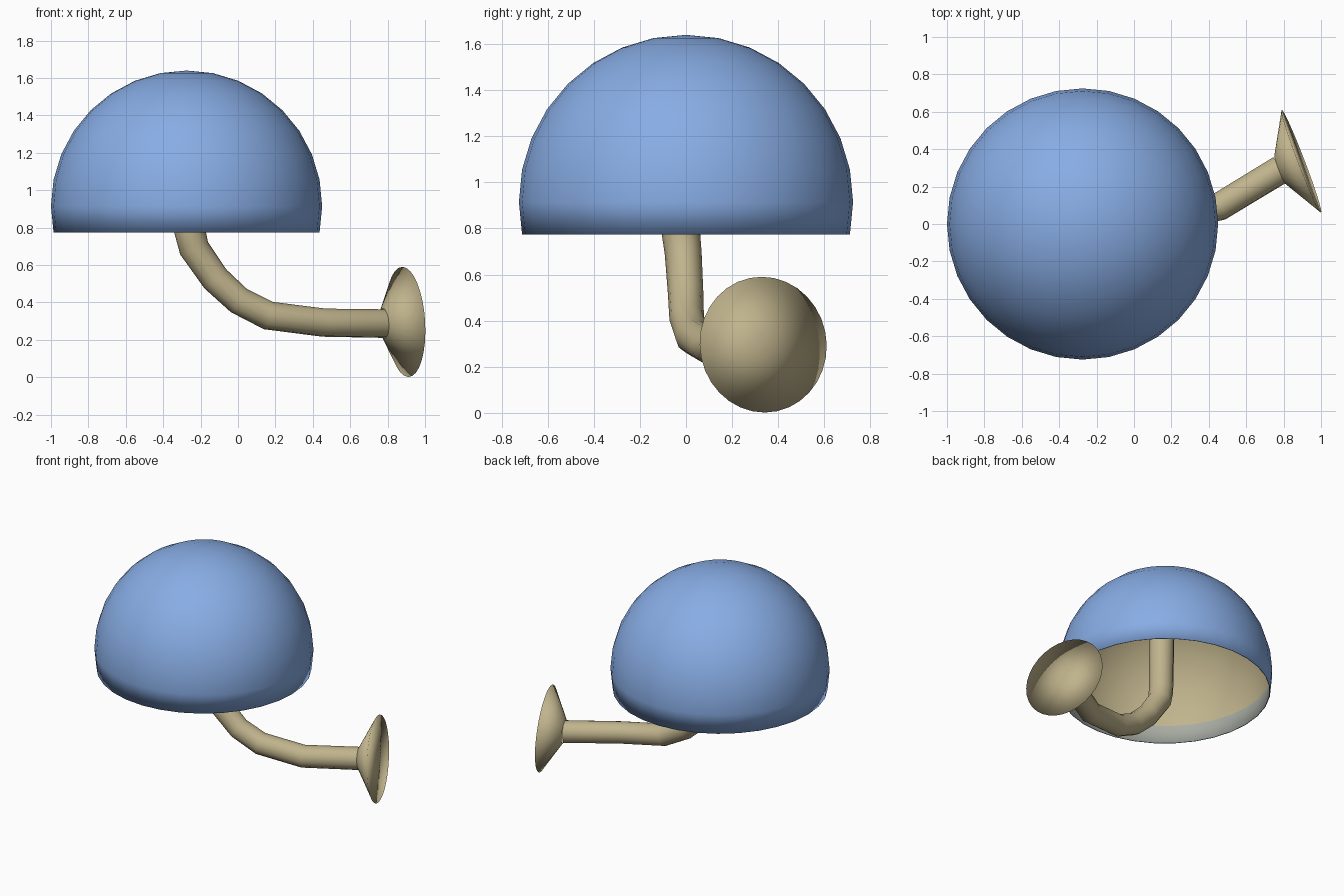
import bpy, bmesh, math
from mathutils import Vector

if "Cube" in bpy.data.objects:
    bpy.data.objects.remove(bpy.data.objects["Cube"])


def material(name, rgb):
    m = bpy.data.materials.new(name)
    m.diffuse_color = (*rgb, 1)
    m.use_nodes = True
    m.node_tree.nodes["Principled BSDF"].inputs["Base Color"].default_value = m.diffuse_color
    return m


blue = material("shade_blue", (0.245, 0.415, 0.78))
beige = material("warm_beige", (0.53, 0.455, 0.265))
grey = material("pale_grey", (0.39, 0.41, 0.36))


def add_object(name, bm, mats):
    mesh = bpy.data.meshes.new(name)
    bm.to_mesh(mesh)
    bm.free()
    ob = bpy.data.objects.new(name, mesh)
    bpy.context.collection.objects.link(ob)
    for m in mats:
        mesh.materials.append(m)
    return ob


def smooth(ob, angle):
    bpy.ops.object.select_all(action='DESELECT')
    ob.select_set(True)
    bpy.context.view_layer.objects.active = ob
    bpy.ops.object.shade_smooth_by_angle(angle=math.radians(angle))


# Lamp shade: sphere cut one ring below its equator, with a thin inner lining
bm = bmesh.new()
bmesh.ops.create_uvsphere(bm, u_segments=32, v_segments=16, radius=0.725)
bmesh.ops.delete(bm, geom=[v for v in bm.verts if v.co.z < -0.2], context='VERTS')
for f in bm.faces:
    # Solidify shifts these by one: lining is beige, grey in the lowest band
    f.material_index = 2 if f.calc_center_median().z < 0 else 0
shade = add_object("lamp_shade", bm, [blue, beige, blue, grey])
shade.location = (-0.275, 0, 0.915)
smooth(shade, 42)
lining = shade.modifiers.new("lining", 'SOLIDIFY')
lining.thickness = 0.006
lining.offset = -1
lining.material_offset = 1

# Bent arm: mitred round tube from inside the shade to the wall plate
path = [(-0.27, -0.025, 1.6, 0.09), (-0.257, -0.022, 0.78, 0.083),
        (-0.235, -0.012, 0.69, 0.08), (-0.12, -0.002, 0.525, 0.077),
        (0.005, 0.003, 0.41, 0.075), (0.162, 0.03, 0.33, 0.076),
        (0.46, 0.095, 0.292, 0.076), (0.785, 0.292, 0.287, 0.077)]
SIDES = 12
points = [Vector(p[:3]) for p in path]
bm = bmesh.new()
rings = []
side = Vector((0, 1, 0))
for i, (p, entry) in enumerate(zip(points, path)):
    before = (p - points[i - 1]).normalized() if i else None
    after = (points[i + 1] - p).normalized() if i + 1 < len(points) else before
    before = before or after
    normal = (before + after).normalized()
    # round cross-section around the incoming direction, slid onto the mitre plane
    side = (side - before * side.dot(before)).normalized()
    other = before.cross(side)
    ring = []
    for k in range(SIDES):
        a = math.tau * k / SIDES
        off = (side * math.cos(a) + other * math.sin(a)) * entry[3]
        off -= before * (off.dot(normal) / before.dot(normal))
        ring.append(bm.verts.new(p + off))
    rings.append(ring)
for lower, upper in zip(rings, rings[1:]):
    for k in range(SIDES):
        n = (k + 1) % SIDES
        bm.faces.new((lower[k], lower[n], upper[n], upper[k]))
bmesh.ops.recalc_face_normals(bm, faces=bm.faces)
smooth(add_object("arm", bm, [beige]), 60)

# Wall plate: flared cone closed by a flat disc, shaded smooth all over
axis = Vector((0.932, 0.357, 0.06)).normalized()
centre = Vector((0.895, 0.335, 0.296))
depth = 0.125
bm = bmesh.new()
bmesh.ops.create_cone(bm, cap_ends=True, cap_tris=True, segments=32,
                      radius1=0.079, radius2=0.295, depth=depth)
inner = [f for f in bm.faces if f.calc_center_median().z < -depth * 0.49]
bmesh.ops.delete(bm, geom=inner, context='FACES')
plate = add_object("wall_plate", bm, [beige])
plate.rotation_mode = 'QUATERNION'
plate.rotation_quaternion = axis.to_track_quat('Z', 'Y')
plate.location = centre - axis * depth / 2
smooth(plate, 180)
